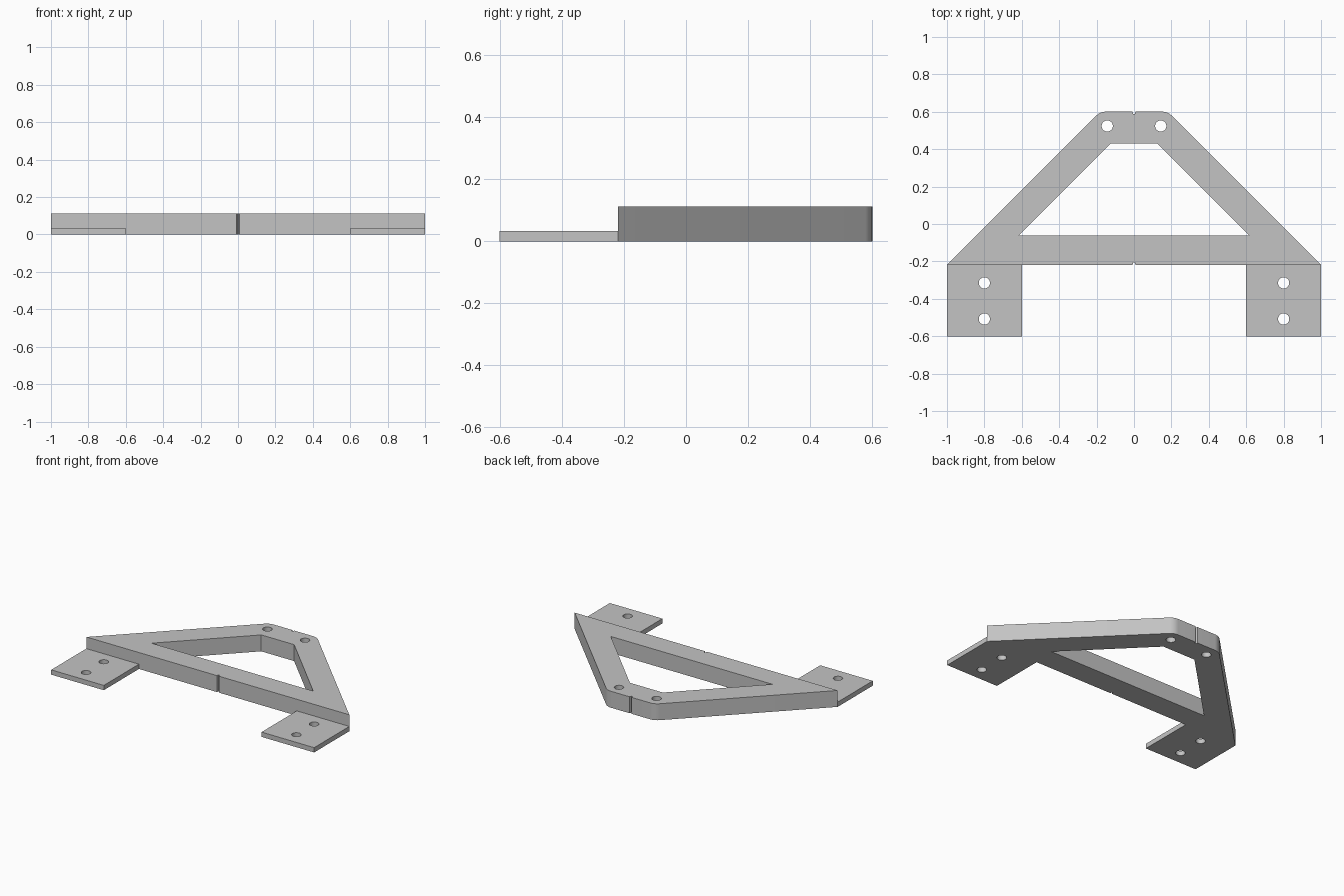
import bpy, bmesh, math

cube = bpy.data.objects.get("Cube")
if cube:
    bpy.data.objects.remove(cube, do_unlink=True)

# One plain grey material
grey = bpy.data.materials.new("plain grey")
grey.use_nodes = True
colour = (0.55, 0.55, 0.55, 1)
grey.diffuse_color = colour
grey.node_tree.nodes["Principled BSDF"].inputs["Base Color"].default_value = colour

FRAME_H, TAB_H = 0.113, 0.033
FRONT, BACK = -0.219, 0.601
HOLE_R = 0.03


def arc(cx, cy, r, start, end, n):
    """Points on an arc, angles in degrees."""
    angles = [math.radians(start + (end - start) * i / n) for i in range(n + 1)]
    return [(cx + r * math.cos(a), cy + r * math.sin(a)) for a in angles]


def hole(cx, cy):
    return arc(cx, cy, HOLE_R, 0, 360, 32)[:-1]


def mirrored(half):
    """Close a right-half outline, listed front to back, across x = 0."""
    return half + [(-x, y) for x, y in reversed(half)]


def plate(name, height, loops):
    """Extrude an outline with inner cut-outs into a solid mesh on the ground."""
    curve = bpy.data.curves.new(name + "_profile", "CURVE")
    curve.dimensions = "2D"
    curve.fill_mode = "BOTH"
    curve.extrude = height / 2
    for loop in loops:
        spline = curve.splines.new("POLY")
        spline.points.add(len(loop) - 1)
        for point, (x, y) in zip(spline.points, loop):
            point.co = (x, y, 0, 1)
        spline.use_cyclic_u = True
    profile = bpy.data.objects.new(name + "_profile", curve)
    bpy.context.collection.objects.link(profile)
    bpy.context.view_layer.update()
    deps = bpy.context.evaluated_depsgraph_get()
    mesh = bpy.data.meshes.new_from_object(profile.evaluated_get(deps))
    bpy.data.objects.remove(profile, do_unlink=True)

    bm = bmesh.new()
    bm.from_mesh(mesh)
    bmesh.ops.remove_doubles(bm, verts=bm.verts, dist=0.0001)
    bmesh.ops.translate(bm, verts=bm.verts, vec=(0, 0, height / 2))
    bmesh.ops.recalc_face_normals(bm, faces=bm.faces)
    bm.to_mesh(mesh)
    bm.free()
    mesh.name = name
    mesh.materials.clear()
    mesh.materials.append(grey)
    obj = bpy.data.objects.new(name, mesh)
    bpy.context.collection.objects.link(obj)
    bpy.ops.object.select_all(action="DESELECT")
    obj.select_set(True)
    bpy.context.view_layer.objects.active = obj
    bpy.ops.object.shade_smooth_by_angle(angle=math.radians(30))
    return obj


# Triangular frame: rounded back corners and centre-line notches
notch_w, notch_d = 0.008, 0.014
outer = [(notch_w / 2, FRONT + notch_d), (notch_w, FRONT), (1, FRONT)]
outer += arc(0.148, BACK - 0.078, 0.078, 45, 90, 8)
outer += [(notch_w, BACK), (notch_w / 2, BACK - notch_d)]
window = [(0.615, -0.061), (0.125, 0.431)]
plate("frame", FRAME_H, [mirrored(outer), mirrored(window),
                         hole(0.143, 0.524), hole(-0.143, 0.524)])

# Thin mounting tabs at the front corners, two screw holes each
for side, name in ((1, "left_tab"), (-1, "right_tab")):
    outline = [(side * x, y) for x, y in
               ((0.6, -0.601), (1, -0.601), (1, FRONT), (0.6, FRONT))]
    plate(name, TAB_H, [outline, hole(side * 0.8, -0.315), hole(side * 0.8, -0.508)])
